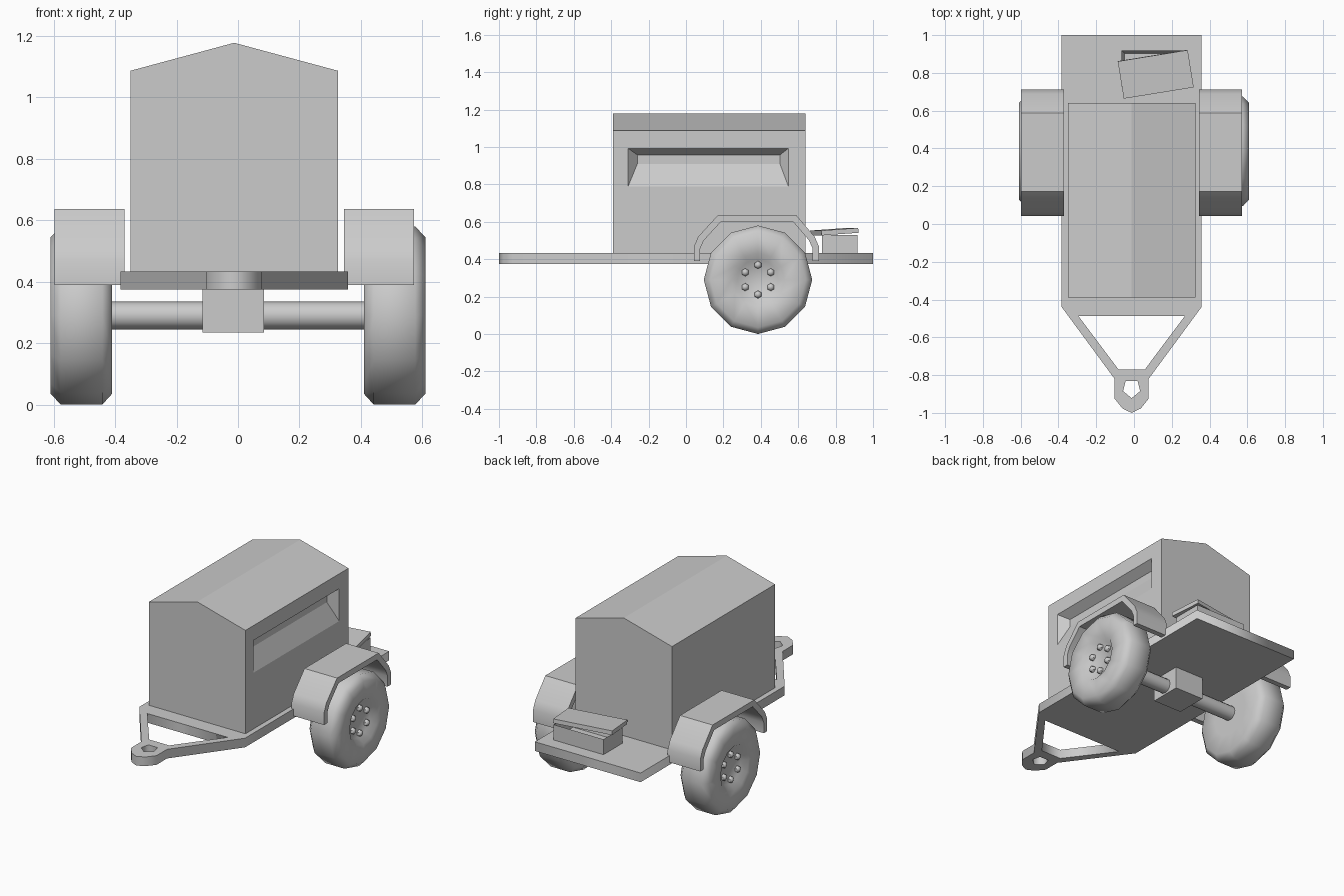
import bpy, bmesh
from math import sin, cos, pi, radians

if "Cube" in bpy.data.objects:
    bpy.data.objects.remove(bpy.data.objects["Cube"])

CX = -0.0125  # centre line of the bodywork


def make(name, verts, faces, loc=(0, 0, 0), mirror=False, smooth=None):
    me = bpy.data.meshes.new(name)
    me.from_pydata(verts, [], faces)
    bm = bmesh.new()
    bm.from_mesh(me)
    bmesh.ops.recalc_face_normals(bm, faces=bm.faces)
    bm.to_mesh(me)
    bm.free()
    ob = bpy.data.objects.new(name, me)
    bpy.context.collection.objects.link(ob)
    ob.location = loc
    if mirror:
        ob.modifiers.new("Mirror", 'MIRROR')
    if smooth:
        bpy.ops.object.select_all(action='DESELECT')
        ob.select_set(True)
        bpy.context.view_layer.objects.active = ob
        bpy.ops.object.shade_smooth_by_angle(angle=radians(smooth))
    return ob


def box(name, x, y, z, **kw):
    v = [(a, b, c) for a in x for b in y for c in z]
    f = [(0, 1, 3, 2), (4, 6, 7, 5), (0, 4, 5, 1), (2, 3, 7, 6), (0, 2, 6, 4), (1, 5, 7, 3)]
    return make(name, v, f, **kw)


def lathe_x(name, profile, n, cy, cz, **kw):
    """Revolve (x, radius) points about an x axis through (cy, cz), both ends capped."""
    v = [(x, cy + r * sin(2 * pi * i / n), cz + r * cos(2 * pi * i / n))
         for x, r in profile for i in range(n)]
    f = [(k * n + i, k * n + (i + 1) % n, (k + 1) * n + (i + 1) % n, (k + 1) * n + i)
         for k in range(len(profile) - 1) for i in range(n)]
    f += [tuple(range(n)), tuple(range(len(v) - n, len(v)))]
    return make(name, v, f, **kw)


def plate(name, loops, z0, z1):
    """Flat plate from outlines; inner outlines become holes."""
    cu = bpy.data.curves.new(name, 'CURVE')
    cu.dimensions, cu.fill_mode = '2D', 'BOTH'
    cu.extrude = (z1 - z0) / 2
    for loop in loops:
        sp = cu.splines.new('POLY')
        sp.points.add(len(loop) - 1)
        for p, (x, y) in zip(sp.points, loop):
            p.co = (x, y, 0, 1)
        sp.use_cyclic_u = True
    ob = bpy.data.objects.new(name, cu)
    ob.location.z = (z0 + z1) / 2
    bpy.context.collection.objects.link(ob)
    bpy.ops.object.select_all(action='DESELECT')
    ob.select_set(True)
    bpy.context.view_layer.objects.active = ob
    bpy.ops.object.convert(target='MESH')


# chassis plate with A-frame drawbar and hitch eye
right = [(0.37, 1.0), (0.37, -0.44), (0.09, -0.82), (0.09, -0.925), (0.048, -0.977)]
outline = ([(CX + x, y) for x, y in right] + [(CX, -1.0)]
           + [(CX - x, y) for x, y in reversed(right)])
gap = [(CX + x, y) for x, y in [(-0.282, -0.487), (0.282, -0.487), (0.07, -0.77), (-0.07, -0.77)]]
eye = [(CX + x, y) for x, y in [(-0.032, -0.832), (0.032, -0.832), (0.045, -0.885), (0, -0.922), (-0.045, -0.885)]]
plate("chassis", [outline, gap, eye], 0.375, 0.433)

# gabled housing with a sloped recess in its right side
xl, xr, y0, y1 = -0.35, 0.325, -0.39, 0.64
section = [(xl, 0.43), (xr, 0.43), (xr, 1.087), (CX, 1.178), (xl, 1.087)]
v = [(x, y, z) for y in (y0, y1) for x, z in section]
v += [(xr, y, z) for y, z in [(-0.31, 0.788), (0.548, 0.788), (0.548, 0.993), (-0.31, 0.993)]]
v += [(xr - 0.055, y, z) for y, z in [(-0.26, 0.91), (0.502, 0.91), (0.502, 0.957), (-0.26, 0.957)]]
f = [(0, 1, 2, 3, 4), (5, 6, 7, 8, 9), (14, 15, 16, 17)]
f += [(i, (i + 1) % 5, (i + 1) % 5 + 5, i + 5) for i in (0, 2, 3, 4)]
rim = [1, 6, 7, 2]
for i in range(4):
    j = (i + 1) % 4
    f += [(rim[i], rim[j], 10 + j, 10 + i), (10 + i, 10 + j, 14 + j, 14 + i)]
make("housing", v, f)

# wheels with dished hubs and nuts
WY, WZ = 0.385, 0.29
lathe_x("wheel", [(0.41, 0.14), (0.41, 0.255), (0.442, 0.29), (0.577, 0.29), (0.61, 0.255),
                  (0.61, 0.142), (0.577, 0.11)], 12, WY, WZ, mirror=True, smooth=50)
for k in range(6):
    a = k * pi / 3
    lathe_x("wheel_nut", [(0.57, 0.021), (0.585, 0.021), (0.595, 0.015), (0.60, 0.006)], 6,
            WY + 0.079 * sin(a), WZ + 0.079 * cos(a), mirror=True, smooth=50)

# axle and its mounting block
lathe_x("axle", [(-0.42, 0.045), (0.42, 0.045)], 12, WY, WZ, smooth=40)
box("axle_block", (-0.115, 0.085), (WY - 0.1, WY + 0.1), (0.235, 0.376))

# mudguards
outer = [(0.042, 0.39), (0.042, 0.467), (0.065, 0.52), (0.172, 0.637),
         (0.588, 0.637), (0.688, 0.52), (0.711, 0.467), (0.711, 0.39)]
inner = [(0.076, 0.39), (0.076, 0.457), (0.095, 0.5), (0.187, 0.6),
         (0.573, 0.6), (0.658, 0.5), (0.677, 0.457), (0.677, 0.39)]
n = len(outer)
v = [(x, y, z) for x in (0.3575, 0.5855) for prof in (outer, inner) for y, z in prof]
f = [(0, n, 3 * n, 2 * n), (n - 1, 2 * n - 1, 4 * n - 1, 3 * n - 1)]
for i in range(n - 1):
    for a, b in ((0, n), (2 * n, 3 * n), (0, 2 * n), (n, 3 * n)):
        f.append((a + i, a + i + 1, b + i + 1, b + i))
make("mudguard", v, f, loc=(CX, 0, 0), mirror=True, smooth=30)

# open toolbox on the rear deck with its lid lying askew
tray = box("toolbox", (-0.065, 0.285), (0.728, 0.918), (0.43, 0.53))
bm = bmesh.new()
bm.from_mesh(tray.data)
bm.normal_update()
top = [fc for fc in bm.faces if fc.normal.z > 0.9]
bmesh.ops.inset_region(bm, faces=top, thickness=0.02)
for vert in top[0].verts:
    vert.co.z = 0.45
bm.to_mesh(tray.data)
bm.free()
lid = box("toolbox_lid", (-0.1875, 0.1875), (-0.1, 0.1), (-0.013, 0.013), loc=(0.115, 0.793, 0.547))
lid.rotation_euler = (radians(4), 0, radians(9.2))
